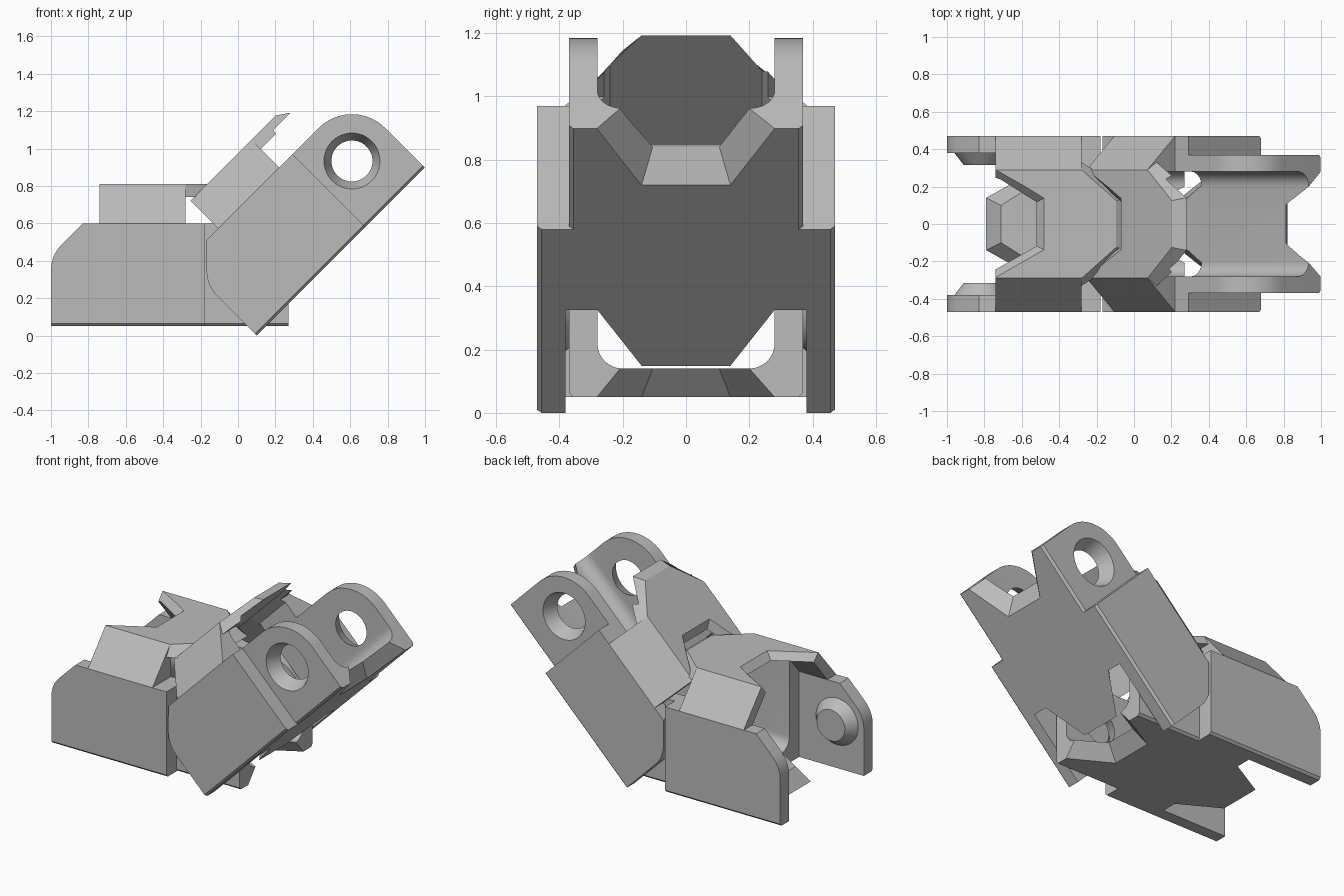
import bpy, bmesh
from math import sin, cos, pi, radians

cube = bpy.data.objects.get("Cube")
if cube:
    bpy.data.objects.remove(cube, do_unlink=True)

grey = bpy.data.materials.new("plain grey")
grey.use_nodes = True
GREY = (0.5, 0.5, 0.5, 1)
grey.diffuse_color = GREY
grey.node_tree.nodes["Principled BSDF"].inputs["Base Color"].default_value = GREY


def loft(name, a, b):
    """Closed solid between two matching loops of 3D points."""
    bm = bmesh.new()
    va, vb = [bm.verts.new(p) for p in a], [bm.verts.new(p) for p in b]
    bm.faces.new(va)
    bm.faces.new(vb)
    n = len(va)
    for i in range(n):
        j = (i + 1) % n
        bm.faces.new((va[i], va[j], vb[j], vb[i]))
    bmesh.ops.recalc_face_normals(bm, faces=bm.faces)
    me = bpy.data.meshes.new(name)
    bm.to_mesh(me)
    bm.free()
    ob = bpy.data.objects.new(name, me)
    bpy.context.collection.objects.link(ob)
    return ob


def prism_y(name, xz, y0, y1):
    return loft(name, [(x, y0, z) for x, z in xz], [(x, y1, z) for x, z in xz])


def prism_x(name, half, x0, x1):
    """Extrude a mirrored half section (y, z) along x."""
    yz = half + [(-y, z) for y, z in reversed(half)]
    return loft(name, [(x0, y, z) for y, z in yz], [(x1, y, z) for y, z in yz])


def wedge(name, low, z0, high, z1):
    """Loft upward between mirrored half outlines (x, y)."""
    def full(h, z):
        return [(x, y, z) for x, y in h] + [(x, -y, z) for x, y in reversed(h)]
    return loft(name, full(low, z0), full(high, z1))


def arc(cx, cz, r, a0, a1, n):
    return [(cx + r * cos(radians(a0 + (a1 - a0) * i / n)),
             cz + r * sin(radians(a0 + (a1 - a0) * i / n))) for i in range(n + 1)]


def cone(name, cx, cz, y0, r0, y1, r1, n=48):
    def ring(y, r):
        return [(cx + r * cos(2 * pi * i / n), y, cz + r * sin(2 * pi * i / n))
                for i in range(n)]
    return loft(name, ring(y0, r0), ring(y1, r1))


def apply(ob, tool, op):
    m = ob.modifiers.new(op, 'BOOLEAN')
    m.operation, m.object, m.solver = op, tool, 'EXACT'
    dg = bpy.context.evaluated_depsgraph_get()
    me = bpy.data.meshes.new_from_object(ob.evaluated_get(dg))
    ob.modifiers.clear()
    ob.data = me
    bpy.data.objects.remove(tool, do_unlink=True)


PIN, HOLE, AXIS = 0.19, 1.02, 0.30   # hinge positions along the link

# Wide cheeks, ears, raised roof and forward roof tongue
link = prism_y("lower_link", [(0, 0)] + arc(PIN, AXIS, PIN, 180, 135, 8)
               + [(0.172, 0.55), (0.82, 0.55), (0.82, 0)], -0.47, 0.47)
ears = prism_y("ears", [(0.6, 0), (0.6, 0.55)]
               + arc(HOLE, AXIS, 0.25, 90, 0, 20) + [(1.27, 0)], -0.37, 0.37)
roof = prism_x("roof", [(0.47, 0.5), (0.47, 0.55), (0.29, 0.76)], 0.26, 0.72)
tongue = wedge("roof_tongue", [(0.6, 0.33), (0.72, 0.33), (1.006, 0.15)], 0.69,
               [(0.6, 0.29), (0.72, 0.29), (0.905, 0.125)], 0.76)
for part in (ears, roof, tongue):
    apply(link, part, 'UNION')

# Through tunnel with filleted floor, and rear pocket between the cheeks
fillet = arc(0.20, 0.17, 0.08, -90, 0, 8)
cuts = [prism_x("tunnel", fillet + [(0.28, 0.66), (0.24, 0.715)], -0.1, 1.4),
        prism_x("pocket", [(0.38, -0.1), (0.38, 0.55), (0.241, 0.714)], -0.1, 0.46),
        # Tapered notches that receive the neighbouring tongues
        wedge("roof_notch", [(0.1, 0.29), (0.42, 0.09)], 0.65,
              [(0.1, 0.415), (0.555, 0.155)], 0.80),
        wedge("floor_notch", [(1.4, 0.37), (1.0, 0.148)], -0.02,
              [(1.4, 0.19), (1.198, 0.062)], 0.2)]
# Countersunk hinge holes and bottom edge chamfers
for s in (-1, 1):
    cuts.append(cone("hole", HOLE, AXIS, s * 0.26, 0.101, s * 0.38, 0.154))
    for w, x0, x1 in ((0.47, -0.1, 0.82), (0.37, 0.82, 1.4)):
        tri = [(w - 0.015, -0.001), (w + 0.001, 0.015), (w + 0.001, -0.001)]
        cuts.append(loft("chamfer", [(x0, s * y, z) for y, z in tri],
                         [(x1, s * y, z) for y, z in tri]))
for c in cuts:
    c.hide_render = True
    apply(link, c, 'DIFFERENCE')

# Rear floor tongue and conical hinge pins
adds = [wedge("floor_tongue", [(0.55, 0.28), (0.46, 0.28), (0.21, 0.14)], 0,
              [(0.55, 0.22), (0.48, 0.22), (0.29, 0.10)], 0.09)]
for s in (-1, 1):
    adds.append(cone("pin", PIN, AXIS, s * 0.385, 0.154, s * 0.315, 0.10))
for a in adds:
    apply(link, a, 'UNION')

link.data.materials.clear()
link.data.materials.append(grey)
for p in link.data.polygons:
    p.material_index = 0

bpy.ops.object.select_all(action='DESELECT')
link.select_set(True)
bpy.context.view_layer.objects.active = link
bpy.ops.object.shade_smooth_by_angle(angle=radians(25))

# Two identical links joined at the hinge, the second tilted up
upper = link.copy()
upper.name = "upper_link"
bpy.context.collection.objects.link(upper)
link.location = (-1, 0, 0.05)
upper.location = (0.1, 0, 0)
upper.rotation_euler = (0, radians(-45), 0)
